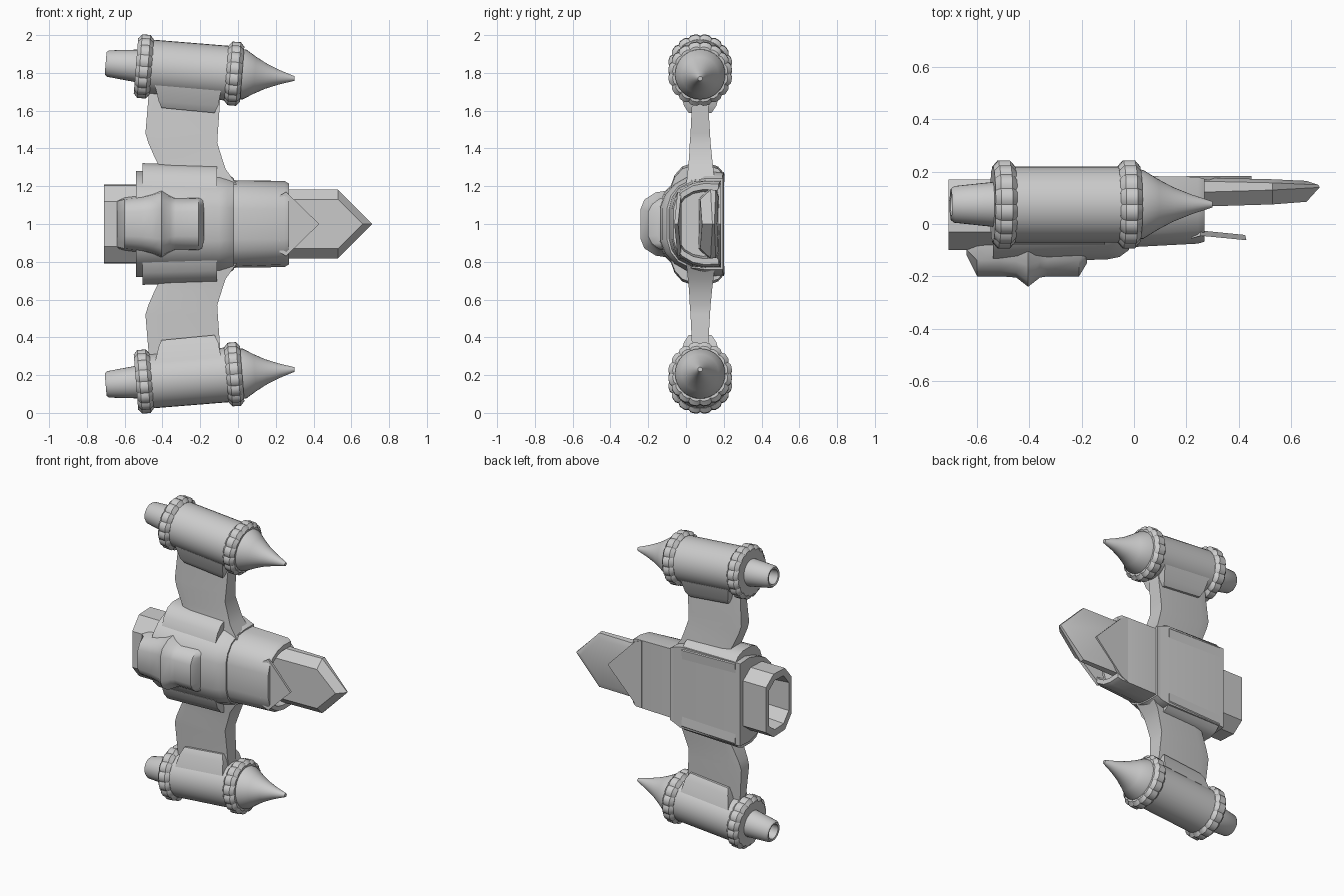
import bpy, math
from mathutils import Matrix

if "Cube" in bpy.data.objects:
    bpy.data.objects.remove(bpy.data.objects["Cube"])


def loft(name, rings, mirror=False, angle=30, mat=None):
    """Skin equal-length closed rings and cap both ends; local z = 0 is the ship's mid plane."""
    n = len(rings[0])
    verts = [p for r in rings for p in r]
    faces = [list(range(n)), [len(verts) - n + i for i in range(n)][::-1]]
    for k in range(len(rings) - 1):
        for i in range(n):
            j = (i + 1) % n
            faces.append([k * n + i, (k + 1) * n + i, (k + 1) * n + j, k * n + j])
    me = bpy.data.meshes.new(name)
    me.from_pydata(verts, [], faces)
    if mat:
        me.transform(mat)
    import bmesh
    bm = bmesh.new()
    bm.from_mesh(me)
    bmesh.ops.recalc_face_normals(bm, faces=bm.faces)
    bm.to_mesh(me)
    bm.free()
    for p in me.polygons:
        p.use_smooth = True
    me.set_sharp_from_angle(angle=math.radians(angle))
    ob = bpy.data.objects.new(name, me)
    ob.location = (0, 0, 1)
    bpy.context.collection.objects.link(ob)
    if mirror:
        m = ob.modifiers.new("mirror", 'MIRROR')
        m.use_axis = (False, False, True)
    return ob


def section(x, half):
    """Full cross-section at x from a half profile of (y, z)."""
    return [(x, y, z) for y, z in half] + [(x, y, -z) for y, z in reversed(half)]


def scaled(half, s, yc=0.05):
    return [(yc + (y - yc) * s, z * s) for y, z in half]


def lathe(name, profile, mat, n=32, radius=lambda i, r: r):
    rings = [[(x, radius(i, r) * math.cos(2 * math.pi * i / n),
               radius(i, r) * math.sin(2 * math.pi * i / n)) for i in range(n)]
             for x, r in profile]
    return loft(name, rings, True, 35, mat)


# Rear hull with stepped shoulder
rear = [(-.15, .09), (-.125, .16), (-.07, .215), (0, .25), (.1, .28), (.2, .275)]
mid = [(-.135, .09), (-.11, .155), (-.06, .21), (0, .245), (.1, .28), (.2, .27)]
step = [(-.10, .085), (-.08, .15), (-.04, .2), (.02, .23), (.1, .24), (.195, .24)]
loft("rear_hull", [section(-.54, rear), section(-.1, mid), section(-.055, scaled(mid, .95)),
                   section(-.02, step)])

# Front hull with recessed mouth
front = [(-.09, .08), (-.075, .14), (-.04, .19), (.03, .225), (.1, .232), (.185, .23)]
lip = [(-.075, .08), (-.06, .135), (-.025, .18), (.035, .215), (.1, .228), (.18, .225)]
loft("front_hull", [section(-.04, front), section(.245, lip), section(.27, scaled(lip, .94)),
                    section(.27, scaled(lip, .8)), section(.2, scaled(lip, .75))])

# Pointed lips of the mouth
loft("lower_prong", [
    [(.22, -.077, .08), (.22, -.055, .15), (.255, -.045, .17), (.43, -.062, 0),
     (.255, -.045, -.17), (.22, -.055, -.15), (.22, -.077, -.08)],
    [(.22, -.03, .08), (.22, -.02, .14), (.255, -.025, .165), (.425, -.042, 0),
     (.255, -.025, -.165), (.22, -.02, -.14), (.22, -.03, -.08)]])
loft("upper_prong", [[(.2, y, .225), (.25, y, .205), (.45, y, 0), (.25, y, -.205), (.2, y, -.225)]
                     for y in (.168, .184)])


# Nose blade
def nose_ring(ya, yb, w, shoulder, tip):
    return [(.2, ya, w), (shoulder, (ya + yb) / 2, w), (tip, yb, 0),
            (shoulder, (ya + yb) / 2, -w), (.2, ya, -w)]


loft("nose", [nose_ring(.065, .085, .13, .53, .66), nose_ring(.12, .14, .182, .53, .71),
              nose_ring(.165, .15, .18, .53, .705), nose_ring(.178, .165, .145, .52, .66)])

# Hollow main engine
eng = [(-.10, .12), (-.03, .205), (.09, .21), (.17, .15)]
loft("main_engine", [section(-.5, eng), section(-.71, eng),
                     section(-.71, scaled(eng, .78, .04)), section(-.56, scaled(eng, .72, .04))])

# Dorsal turret with central ridge
turret = [(-.64, -.12, .13), (-.6, -.2, .14), (-.51, -.2, .15), (-.45, -.205, .165), (-.405, -.24, .18),
          (-.36, -.205, .155), (-.33, -.2, .142), (-.21, -.2, .145), (-.18, -.15, .135)]
loft("turret", [section(x, [(y, h * .45), (y + .02, h * .72), (y + (-.08 - y) * .5, h * .93), (-.08, h)])
                for x, y, h in turret], angle=40)

# Saddle fairings at the wing roots
sad = [(-.08, .2), (-.06, .255), (-.02, .3), (.03, .318), (.12, .318), (.17, .3), (.205, .26), (.2, .2)]
loft("wing_root_fairing", [[(-.505, y, z + .004) for y, z in sad],
                           [(-.11, y, z - .008) for y, z in sad]], True)

# Wing struts: height, trailing x, leading x, y range
strut = [(.2, -.39, .0, .0, .155), (.29, -.41, -.065, .01, .145), (.35, -.44, -.085, .016, .138),
         (.43, -.475, -.11, .02, .13), (.48, -.49, -.107, .024, .127), (.72, -.47, -.09, .035, .113)]
loft("wing_strut", [[(a, y0 + .01, z), (a + .06, y0, z), (b, y0, z), (b, y1, z),
                     (a + .06, y1, z), (a, y1 - .01, z)] for z, a, b, y0, y1 in strut], True, 35)

# Pod clamps
loft("pod_clamp", [
    [(-.405, .015, .615), (-.125, .015, .588), (-.125, .135, .588), (-.405, .135, .615)],
    [(-.42, -.01, .65), (-.105, -.01, .625), (-.105, .16, .625), (-.42, .16, .65)],
    [(-.44, -.035, .735), (-.09, -.035, .705), (-.09, .185, .705), (-.44, .185, .735)]], True)

# Engine pods, tilted toward the nose
pod = Matrix.Translation((0, .075, .794)) @ Matrix.Rotation(math.radians(4.6), 4, 'Y')
lathe("pod_body", [(-.5, .145), (0, .145)], pod)
lathe("pod_spike", [(0, .135), (.035, .132), (.09, .098), (.15, .066), (.22, .038), (.3, .012)], pod)
lathe("pod_nozzle", [(-.48, .09), (-.55, .085), (-.69, .07), (-.703, .06), (-.70, .048), (-.6, .045)], pod)

# Scalloped collars: sixteen teeth each
tooth = (.945, .998, 1.0, .998)
for name, cx in (("front_collar", -.02), ("rear_collar", -.5)):
    lathe(name, [(cx - .042, .13), (cx - .042, .147), (cx - .022, .17), (cx + .022, .17),
                 (cx + .042, .147), (cx + .042, .13)], pod, 64,
          lambda i, r: r * tooth[i % 4] if r > .14 else r)
